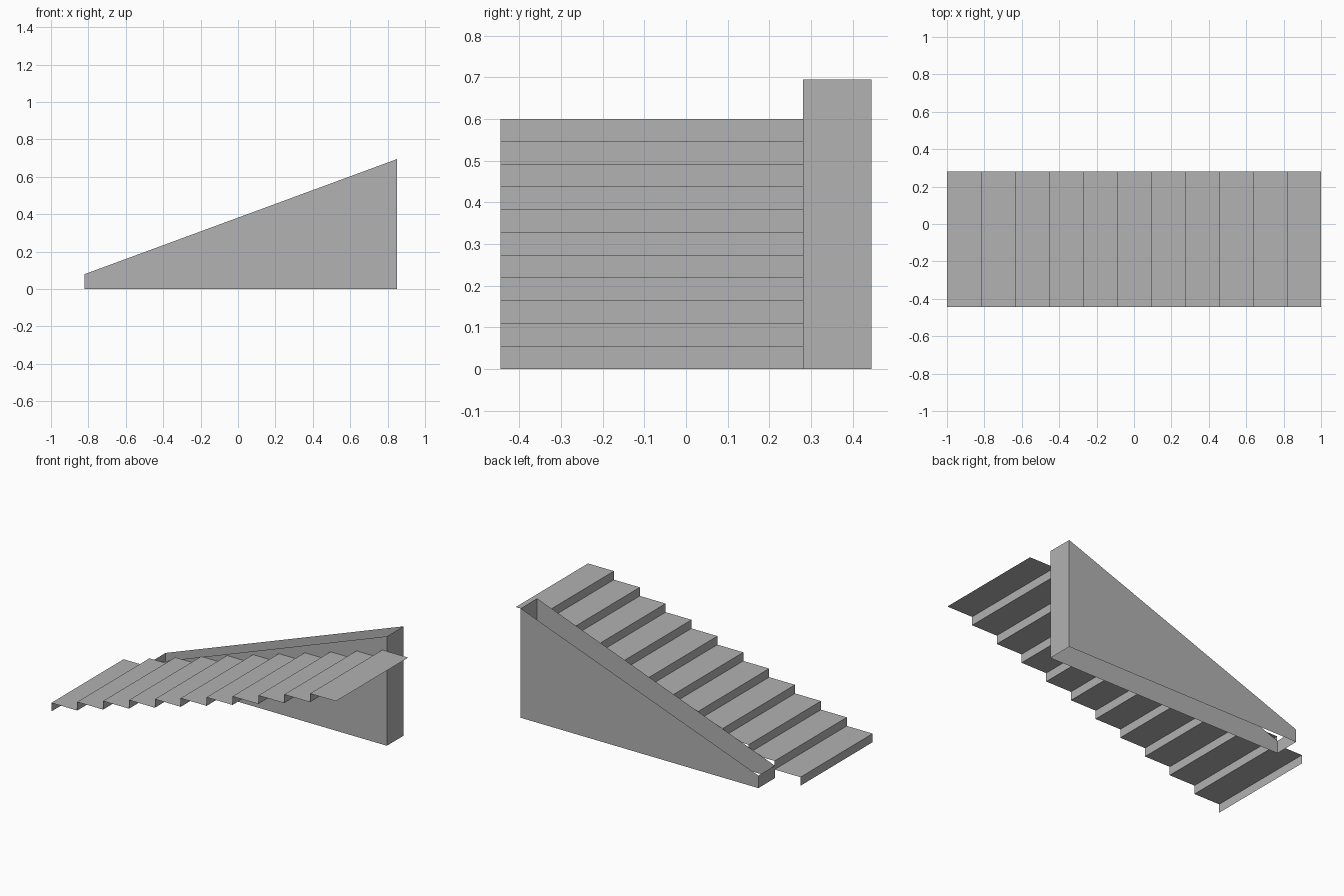
import bpy

cube = bpy.data.objects.get("Cube")
if cube:
    bpy.data.objects.remove(cube, do_unlink=True)

grey = bpy.data.materials.new("plain grey")
grey.use_nodes = True
grey.diffuse_color = (0.445, 0.445, 0.445, 1)
grey.node_tree.nodes["Principled BSDF"].inputs["Base Color"].default_value = grey.diffuse_color


def sweep(name, profile, y0, y1):
    """Sweep an open (x, z) profile along y into a thin folded sheet."""
    n = len(profile)
    verts = [(x, y, z) for y in (y0, y1) for x, z in profile]
    faces = [(i, n + i, n + i + 1, i + 1) for i in range(n - 1)]
    return add_object(name, verts, faces)


def add_object(name, verts, faces):
    mesh = bpy.data.meshes.new(name)
    mesh.from_pydata(verts, [], faces)
    mesh.materials.append(grey)
    mesh.update()
    obj = bpy.data.objects.new(name, mesh)
    bpy.context.collection.objects.link(obj)
    return obj


FRONT, INNER, BACK = -0.445, 0.28, 0.445
STEPS, RUN, RISE = 11, 2 / 11, 0.6 / 11

# Folded stair sheet: a riser then a tread for every step
profile = [(-1, 0)]
for i in range(STEPS):
    profile += [(-1 + i * RUN, (i + 1) * RISE), (-1 + (i + 1) * RUN, (i + 1) * RISE)]
sweep("stair_steps", profile, FRONT, INNER)

# Sloped side wall: four upright panels, open at top and bottom
corners = [(-0.82, INNER, 0.08), (0.85, INNER, 0.695),
           (0.85, BACK, 0.695), (-0.82, BACK, 0.08)]
verts = [(x, y, 0) for x, y, z in corners] + corners
faces = [(i, (i + 1) % 4, (i + 1) % 4 + 4, i + 4) for i in range(4)]
add_object("side_wall", verts, faces)
